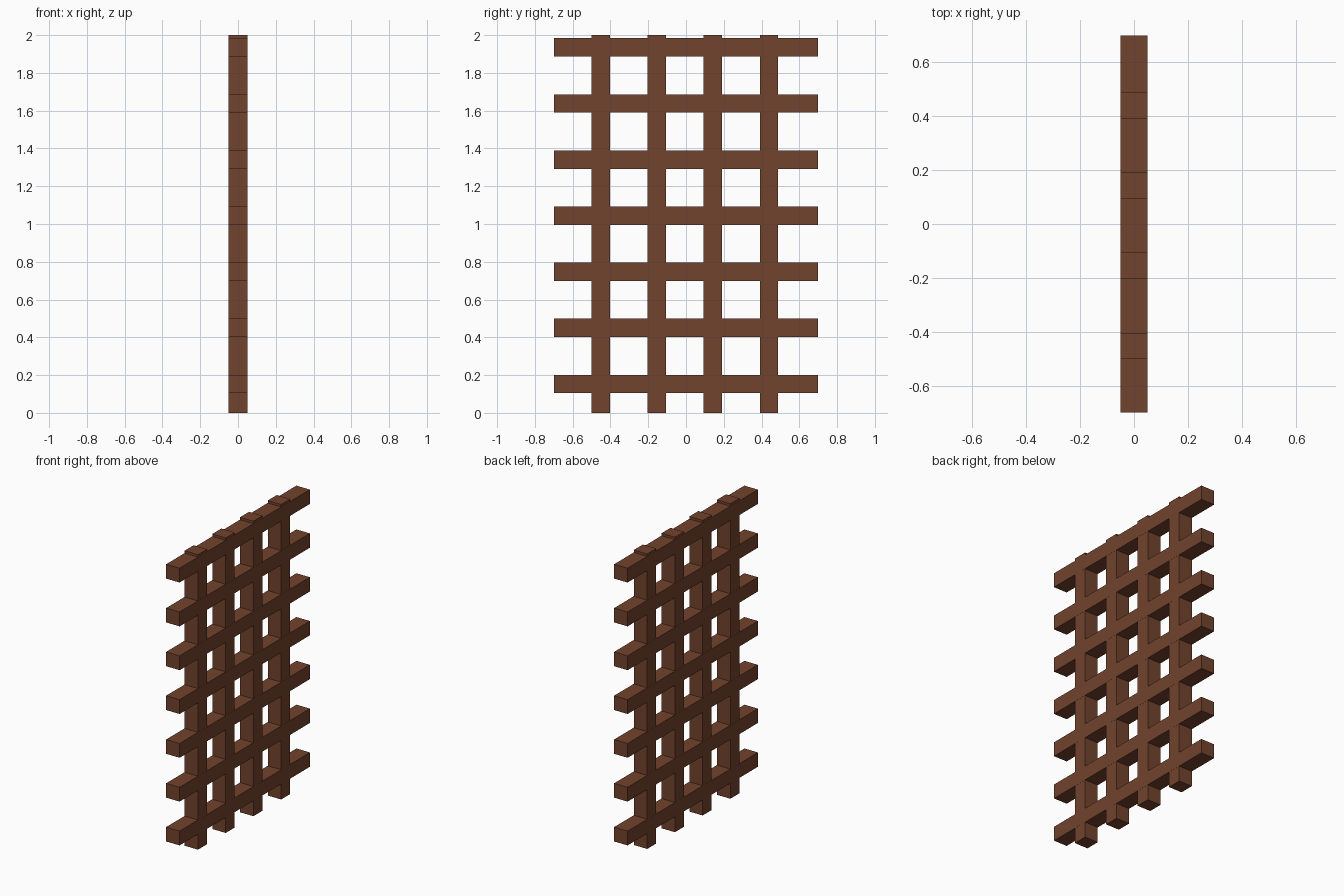
import bpy

if "Cube" in bpy.data.objects:
    bpy.data.objects.remove(bpy.data.objects["Cube"])

wood = bpy.data.materials.new("brown_wood")
wood.diffuse_color = (0.17, 0.056, 0.026, 1)
wood.use_nodes = True
wood.node_tree.nodes["Principled BSDF"].inputs["Base Color"].default_value = wood.diffuse_color

PITCH = 0.297   # spacing of bars in both directions
BAR = 0.097     # bar width


def bar(name, center, size):
    bpy.ops.mesh.primitive_cube_add(size=1, location=center)
    ob = bpy.context.object
    ob.name = name
    ob.scale = size
    bpy.ops.object.transform_apply(location=False, rotation=False, scale=True)
    ob.data.materials.append(wood)


# Upright posts
for i in range(4):
    bar(f"upright_bar_{i + 1}", (0, -0.452 + i * PITCH, 1.0), (0.1, BAR, 2.0))

# Horizontal rails, a hair thicker so that faces do not flicker
for i in range(7):
    bar(f"cross_bar_{i + 1}", (0, 0, 0.153 + i * PITCH), (0.101, 1.396, BAR))
